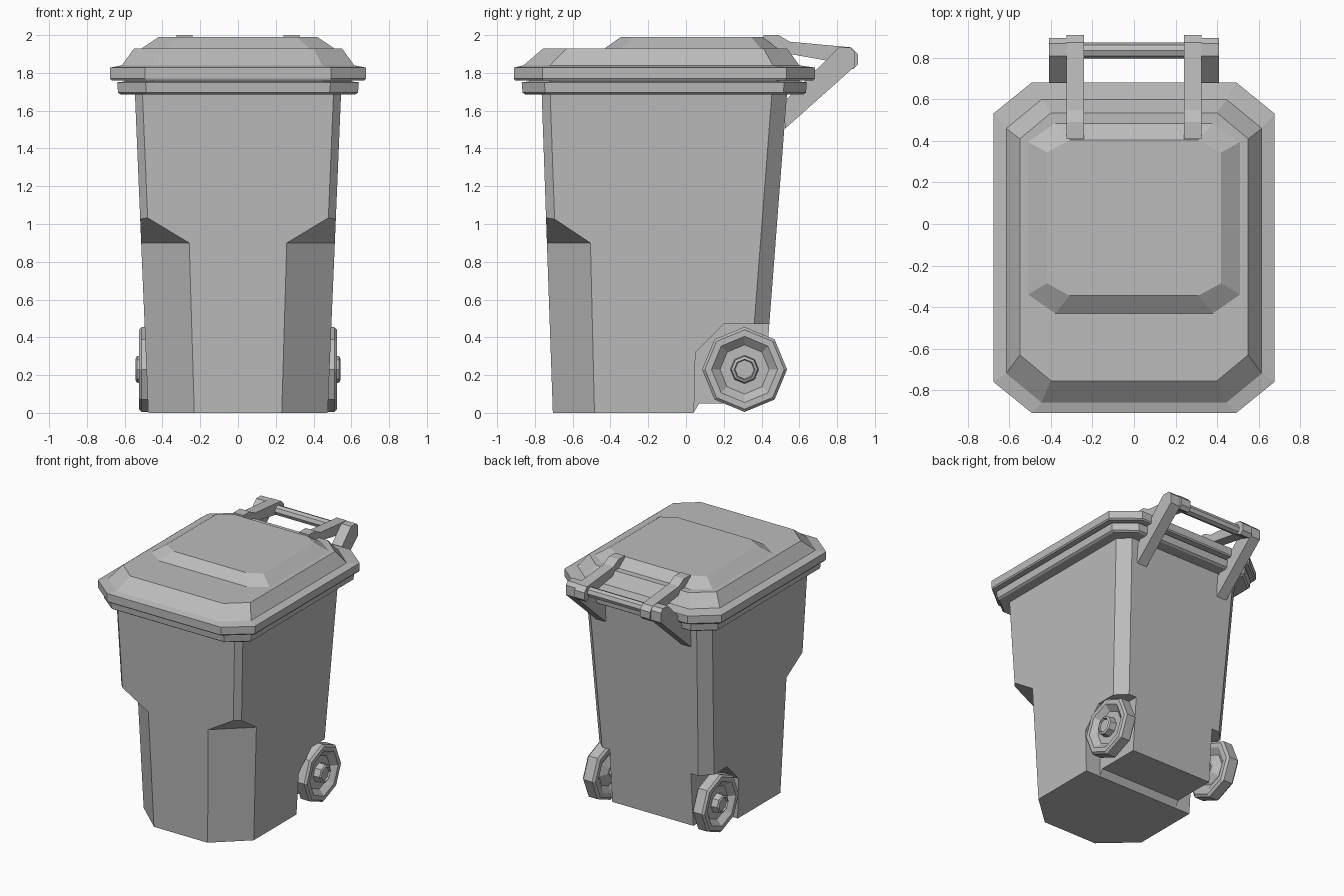
import bpy, bmesh, math
from mathutils import Vector

if "Cube" in bpy.data.objects:
    bpy.data.objects.remove(bpy.data.objects["Cube"], do_unlink=True)

grey = bpy.data.materials.new("plastic_grey")
grey.use_nodes = True
grey.diffuse_color = (0.5, 0.5, 0.5, 1)
grey.node_tree.nodes["Principled BSDF"].inputs["Base Color"].default_value = (0.5, 0.5, 0.5, 1)


def loft(name, rings, mirror=1):
    """Skin a stack of equal rings and cap both ends."""
    bm = bmesh.new()
    rows = [[bm.verts.new((p[0] * mirror, p[1], p[2])) for p in r] for r in rings]
    n = len(rows[0])
    for a, b in zip(rows, rows[1:]):
        for i in range(n):
            j = (i + 1) % n
            bm.faces.new((a[i], a[j], b[j], b[i]))
    bm.faces.new(rows[0])
    bm.faces.new(rows[-1])
    bmesh.ops.recalc_face_normals(bm, faces=bm.faces)
    mesh = bpy.data.meshes.new(name)
    bm.to_mesh(mesh)
    bm.free()
    mesh.materials.append(grey)
    obj = bpy.data.objects.new(name, mesh)
    bpy.context.collection.objects.link(obj)
    return obj


def octagon(z, x, front, back, cx, cy):
    """Rectangle with clipped corners at height z."""
    return [(x - cx, front, z), (x, front + cy, z), (x, back - cy, z), (x - cx, back, z),
            (cx - x, back, z), (-x, back - cy, z), (-x, front + cy, z), (cx - x, front, z)]


def prism(name, profile, x0, x1, mirror=1):
    """Extrude a (y, z) profile along x."""
    return loft(name, [[(x, y, z) for y, z in profile] for x in (x0, x1)], mirror)


def lathe(name, profile, cy, cz, mirror=1):
    """Eight-sided turned part along x from (x, radius) pairs."""
    turn = [math.tau * k / 8 for k in range(8)]
    return loft(name, [[(x, cy + r * math.sin(a), cz + r * math.cos(a)) for a in turn]
                       for x, r in profile], mirror)


def cut(obj, cutter):
    cutter.hide_render = True
    mod = obj.modifiers.new("cut", "BOOLEAN")
    mod.operation = "DIFFERENCE"
    mod.solver = "EXACT"
    mod.object = cutter
    bpy.context.view_layer.objects.active = obj
    bpy.ops.object.modifier_apply(modifier=mod.name)
    bpy.data.objects.remove(cutter, do_unlink=True)


# Tapered body: small clips at the front corners, wider at the back
def body_ring(z, x, front, back):
    ring = octagon(z, x, front, back, 0.08, 0.08)
    for i, sx in ((0, 1), (7, -1)):
        ring[i] = (sx * (x - 0.04), front, z)
    for i, sx in ((1, 1), (6, -1)):
        ring[i] = (sx * x, front + 0.045, z)
    return ring


body = loft("body", [body_ring(0, 0.475, -0.705, 0.405),
                     body_ring(1.72, 0.547, -0.765, 0.537)])

# Raised floor between the wheels
cut(body, prism("floor_cutter", [(0.04, -0.1), (0.04, 0), (0.07, 0.05), (0.7, 0.05), (0.7, -0.1)], -0.8, 0.8))

along, out = Vector((0.74, 0.67, 0)), Vector((0.67, -0.74, 0))
for side in (1, -1):
    # Lower front corner recess with a sloping top
    rings = []
    for mid, rise in (((0.355, -0.587, -0.1), 0), ((0.39, -0.617, 0.9), 0.35)):
        m, up = Vector(mid), Vector((0, 0, rise))
        rings.append([m - along * 0.5, m + along * 0.5,
                      m + along * 0.5 + out * 0.4 + up, m - along * 0.5 + out * 0.4 + up])
    cut(body, loft("corner_cutter", rings, side))
    # Wheel well
    cut(body, prism("well_cutter", [(0.04, -0.1), (0.05, 0.32), (0.2, 0.47), (0.7, 0.47), (0.7, -0.1)],
                    0.35, 0.8, side))

# Rim around the mouth of the body
loft("rim", [octagon(1.685, 0.62, -0.85, 0.62, 0.14, 0.11),
             octagon(1.695, 0.635, -0.865, 0.635, 0.15, 0.12),
             octagon(1.75, 0.64, -0.87, 0.64, 0.15, 0.12),
             octagon(1.755, 0.60, -0.83, 0.60, 0.15, 0.12),
             octagon(1.80, 0.60, -0.83, 0.60, 0.15, 0.12)])

# Stepped lid and its raised panel
loft("lid", [octagon(1.76, 0.67, -0.905, 0.675, 0.185, 0.15),
             octagon(1.77, 0.677, -0.91, 0.682, 0.185, 0.15),
             octagon(1.828, 0.677, -0.91, 0.682, 0.185, 0.15),
             octagon(1.84, 0.615, -0.86, 0.60, 0.17, 0.14),
             octagon(1.93, 0.55, -0.755, 0.535, 0.15, 0.125)])
loft("lid_panel", [octagon(1.90, 0.53, -0.45, 0.50, 0.13, 0.09),
                   octagon(1.93, 0.51, -0.43, 0.485, 0.13, 0.09),
                   octagon(1.99, 0.42, -0.345, 0.405, 0.11, 0.06)])

arm = [(0.41, 2.0), (0.49, 2.0), (0.55, 1.965), (0.875, 1.935), (0.91, 1.9), (0.91, 1.845),
       (0.885, 1.82), (0.83, 1.85), (0.55, 1.9), (0.41, 1.92)]
strut = [(0.525, 1.505), (0.895, 1.835), (0.895, 1.91), (0.87, 1.935), (0.81, 1.935), (0.52, 1.65)]
wheel = [(0.42, 0.06), (0.45, 0.12), (0.42, 0.17), (0.42, 0.205), (0.435, 0.225), (0.51, 0.225),
         (0.525, 0.21), (0.525, 0.175), (0.485, 0.13), (0.485, 0.075), (0.535, 0.07),
         (0.543, 0.055), (0.53, 0.05)]
for side, label in ((1, "left"), (-1, "right")):
    prism(label + "_hinge_arm", arm, 0.24, 0.325, side)
    prism(label + "_handle_strut", strut, 0.325, 0.41, side)
    lathe(label + "_wheel", wheel, 0.31, 0.23, side)

# Bars across the back
lathe("handle_grip", [(-0.33, 0.038), (0.33, 0.038)], 0.835, 1.88)
lathe("axle", [(-0.44, 0.04), (0.44, 0.04)], 0.31, 0.23)
